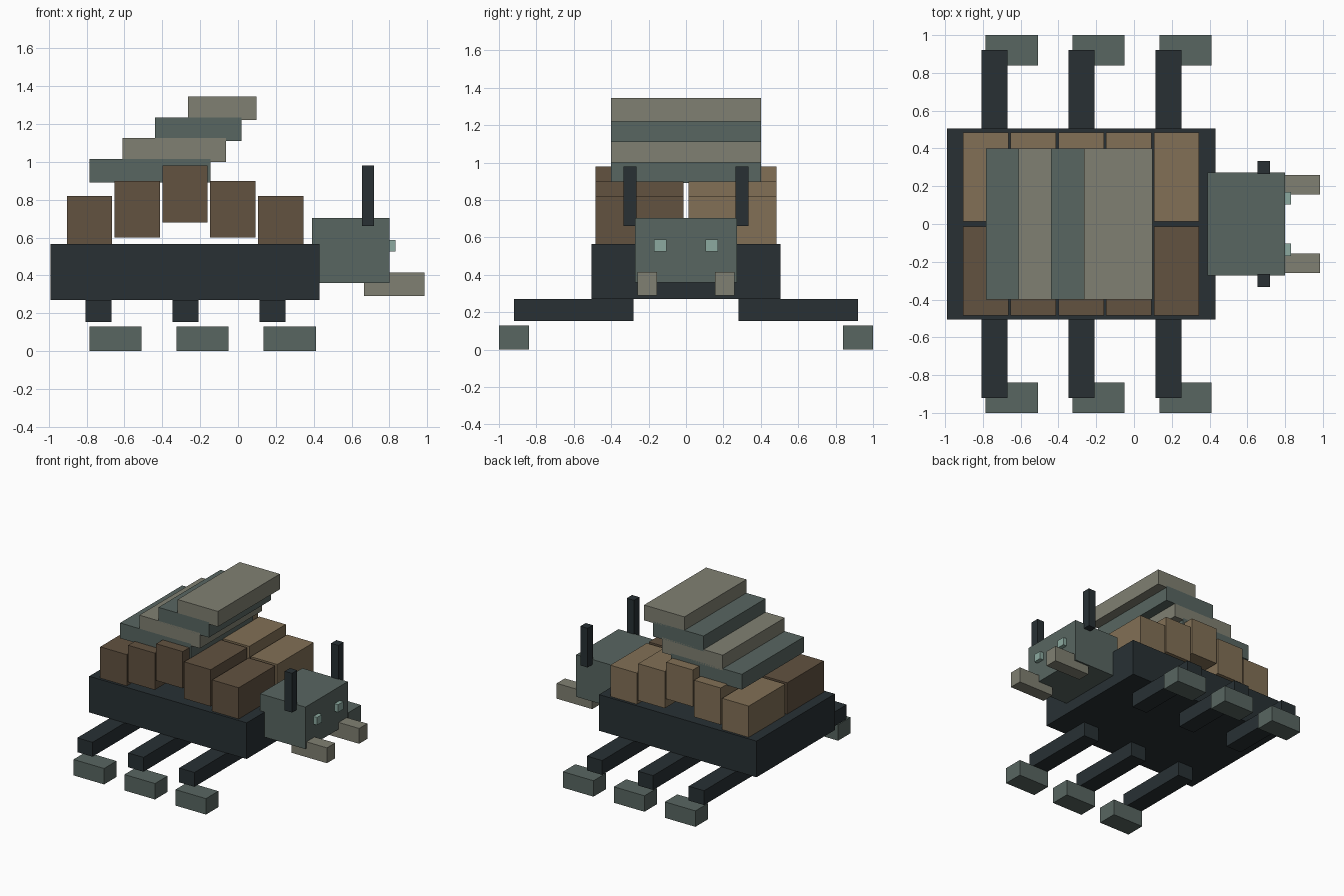
import bpy

if "Cube" in bpy.data.objects:
    bpy.data.objects.remove(bpy.data.objects["Cube"])


def material(name, rgb):
    m = bpy.data.materials.new(name)
    m.diffuse_color = (*rgb, 1)
    m.use_nodes = True
    m.node_tree.nodes["Principled BSDF"].inputs["Base Color"].default_value = m.diffuse_color
    return m


DARK = material("dark_shell", (0.021, 0.030, 0.034))
GREEN = material("grey_green", (0.098, 0.133, 0.120))
STONE = material("stone", (0.216, 0.216, 0.168))
BROWN = material("brown", (0.122, 0.084, 0.051))
TAN = material("tan", (0.223, 0.162, 0.093))
EYE = material("pale_eye", (0.262, 0.402, 0.352))


def box(name, x, y, z, mat):
    """Box spanning the given (min, max) ranges."""
    spans = (x, y, z)
    bpy.ops.mesh.primitive_cube_add(size=1, location=[(a + b) / 2 for a, b in spans])
    ob = bpy.context.object
    ob.name = name
    ob.scale = [b - a for a, b in spans]
    bpy.ops.object.transform_apply(location=False, rotation=False, scale=True)
    ob.data.materials.append(mat)
    return ob


def pair(name, x, y, z, mat, mat_right=None):
    """Matching boxes on the +y and -y sides."""
    box(name + "_left", x, y, z, mat)
    box(name + "_right", x, (-y[1], -y[0]), z, mat_right or mat)


# Body and head
box("body", (-0.99, 0.432), (-0.505, 0.505), (0.27, 0.565), DARK)
box("head", (0.39, 0.80), (-0.273, 0.273), (0.36, 0.703), GREEN)
pair("antenna", (0.655, 0.72), (0.265, 0.333), (0.66, 0.98), DARK)
pair("eye", (0.77, 0.832), (0.103, 0.17), (0.525, 0.588), EYE)
pair("mandible", (0.665, 0.985), (0.155, 0.26), (0.29, 0.415), STONE)

# Three pairs of legs with feet
for i in range(3):
    x = -0.738 + 0.46 * i
    pair(f"leg_{i + 1}", (x - 0.069, x + 0.069), (0.28, 0.92), (0.153, 0.27), DARK)
    pair(f"foot_{i + 1}", (x - 0.047, x + 0.229), (0.84, 1.0), (0, 0.13), GREEN)

# Arched rows of crates
for i in range(5):
    x = -0.785 + 0.2525 * i
    top = 0.98 - 0.08 * abs(i - 2)
    pair(f"crate_{i + 1}", (x - 0.12, x + 0.12), (0.013, 0.484), (top - 0.30, top), TAN, BROWN)

# Stepped slabs leaning forward
for i in range(4):
    x = -0.4645 + 0.127 * i
    half = 0.32 - 0.046 * i
    z = 0.89 + 0.11 * i
    box(f"slab_{i + 1}", (x - half, x + half), (-0.40, 0.40), (z, z + 0.125), STONE if i % 2 else GREEN)
